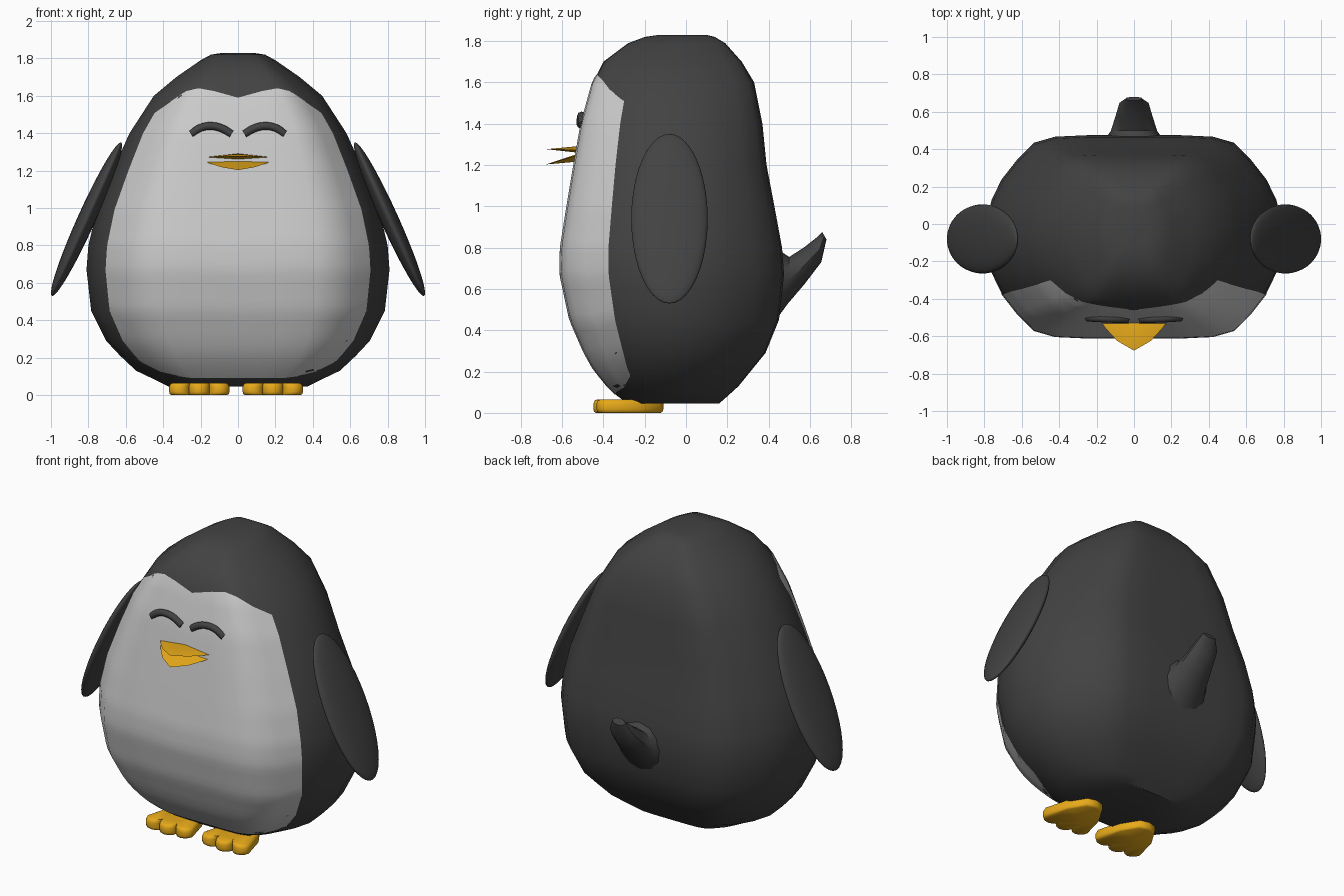
import bpy, bmesh, math
from mathutils import Vector

if "Cube" in bpy.data.objects:
    bpy.data.objects.remove(bpy.data.objects["Cube"])

def material(name, rgb):
    m = bpy.data.materials.new(name)
    m.diffuse_color = (*rgb, 1)
    m.use_nodes = True
    m.node_tree.nodes["Principled BSDF"].inputs["Base Color"].default_value = m.diffuse_color
    return m

DARK = material("charcoal", (0.055, 0.055, 0.055))
WHITE = material("white", (0.8, 0.8, 0.8))
ORANGE = material("orange", (0.8, 0.4, 0.01))

def finish(obj, mat, angle=40):
    obj.data.materials.append(mat)
    bpy.ops.object.select_all(action='DESELECT')
    obj.select_set(True)
    bpy.context.view_layer.objects.active = obj
    bpy.ops.object.shade_smooth_by_angle(angle=math.radians(angle))
    return obj

def mesh_object(name, verts, faces, mat, angle=40):
    me = bpy.data.meshes.new(name)
    me.from_pydata([tuple(v) for v in verts], [], faces)
    bm = bmesh.new()
    bm.from_mesh(me)
    bmesh.ops.recalc_face_normals(bm, faces=bm.faces)
    bm.to_mesh(me)
    bm.free()
    obj = bpy.data.objects.new(name, me)
    bpy.context.collection.objects.link(obj)
    return finish(obj, mat, angle)

def loft(name, rings, mat, angle=40):
    n = len(rings[0])
    faces = [(r*n + i, r*n + (i+1) % n, (r+1)*n + (i+1) % n, (r+1)*n + i)
             for r in range(len(rings)-1) for i in range(n)]
    faces += [tuple(range(n)), tuple(range((len(rings)-1)*n, len(rings)*n))]
    return mesh_object(name, [v for r in rings for v in r], faces, mat, angle)

def lerp_table(table, t):
    for a, b in zip(table, table[1:]):
        if t <= b[0]:
            k = max(0, (t - a[0]) / (b[0] - a[0]))
            return [p + (q - p)*k for p, q in zip(a[1:], b[1:])]
    return table[-1][1:]

# Body profile: z, half width, front y, back y
BODY = [(.045, .37, -.28, .16), (.08, .44, -.33, .20), (.13, .545, -.38, .255),
        (.21, .63, -.445, .32), (.29, .705, -.49, .385), (.45, .785, -.56, .45),
        (.67, .81, -.607, .475), (.80, .80, -.605, .465), (.99, .755, -.575, .43),
        (1.2, .67, -.54, .39), (1.4, .58, -.505, .37), (1.6, .45, -.45, .33),
        (1.7, .33, -.40, .27), (1.79, .20, -.28, .19), (1.82, .145, -.20, .14),
        (1.83, .08, -.13, .10)]
# Boxy rounded cross-section: across, depth
SECTION = [(0, 1), (.3, 1), (.52, .985), (.66, .925), (.77, .76), (.875, .56), (.94, .36), (1, 0)]

def surface(u, z, side):
    hx, yf, yb = lerp_table(BODY, z)
    depth = lerp_table(SECTION, abs(u))[0]
    return Vector((u*hx, (yf+yb)/2 + side*depth*(yb-yf)/2, z))

us = [-s[0] for s in SECTION[:0:-1]] + [s[0] for s in SECTION]
rings = [[surface(u, row[0], -1) for u in us] +
         [surface(u, row[0], 1) for u in us[-2:0:-1]] for row in BODY]
loft("body", rings, DARK)

# White face and belly, laid on the front of the body
TOP = [(0, 1.59), (.3, 1.625), (.46, 1.645), (.65, 1.63), (.875, 1.51)]
BOTTOM = [(0, .09), (.6, .09), (.77, .12), (.875, .18)]
cols = [u for u in us if abs(u) < .9]
ROWS = 36
verts, faces = [], []
for u in cols:
    lo, hi = lerp_table(BOTTOM, abs(u))[0], lerp_table(TOP, abs(u))[0]
    for r in range(ROWS + 1):
        verts.append(surface(u, lo + (hi - lo)*r/ROWS, -1) + Vector((u*.003, -.006, 0)))
for c in range(len(cols) - 1):
    for r in range(ROWS):
        a = c*(ROWS+1) + r
        faces.append((a, a + ROWS + 1, a + ROWS + 2, a + 1))
belly = mesh_object("belly", verts, faces, WHITE)
if sum(p.normal.y for p in belly.data.polygons) > 0:
    belly.data.flip_normals()

# Tail: upper point, lower point (y, z) and half width of each section
tail = []
for (uy, uz), (ly, lz), hx in [((.40, .82), (.40, .40), .20), ((.50, .755), (.49, .525), .125),
                               ((.57, .80), (.575, .625), .10), ((.64, .855), (.655, .73), .078),
                               ((.66, .875), (.68, .84), .045)]:
    up, low = Vector((0, uy, uz)), Vector((0, ly, lz))
    tail.append([(up+low)/2 + (up-low)/2*math.sin(a) + Vector((hx*math.cos(a), 0, 0))
                 for a in [math.tau*i/12 for i in range(12)]])
loft("tail", tail, DARK)

# Beak halves: flat pointed outline with a swollen middle
def jaw(name, z0, slope, up, down):
    half = [(.16, -.47), (.175, -.525), (.15, -.56), (.09, -.625)]
    rim = half + [(0, -.677)] + [(-x, y) for x, y in half[::-1]]
    pts = [(x, y, z0 + slope*(y + .52)) for x, y in rim]
    n = len(pts)
    zc = z0 - slope*.02
    pts += [(0, -.53, zc + up), (0, -.53, zc - down)]
    fs = [(i, (i+1) % n, n + k) for i in range(n) for k in (0, 1)]
    mesh_object(name, pts, fs, ORANGE, 30)

jaw("upper_beak", 1.272, -.03, .018, .012)
jaw("lower_beak", 1.25, .3, .008, .028)

for s, side in ((-1, "left"), (1, "right")):
    # Flipper: flattened tilted ellipsoid
    bpy.ops.mesh.primitive_uv_sphere_add(segments=32, ring_count=20, location=(s*.81, -.08, .94))
    flipper = bpy.context.object
    flipper.name = side + "_flipper"
    flipper.scale = (.048, .185, .45)
    flipper.rotation_euler = (0, -s*math.radians(24.3), 0)
    finish(flipper, DARK)

    # Closed eye: arched tube
    cu = bpy.data.curves.new(side + "_eye", 'CURVE')
    cu.dimensions = '3D'
    cu.bevel_depth = .021
    cu.bevel_resolution = 2
    cu.use_fill_caps = True
    path = [(.035, 1.395, -.508), (.085, 1.425, -.508), (.14, 1.438, -.506),
            (.20, 1.428, -.503), (.25, 1.395, -.50)]
    sp = cu.splines.new('BEZIER')
    sp.bezier_points.add(len(path) - 1)
    for p, (x, z, y) in zip(sp.bezier_points, path):
        p.co = (s*x, y, z)
        p.handle_left_type = p.handle_right_type = 'AUTO'
    cu.resolution_u = 4
    cu.materials.append(DARK)
    bpy.context.collection.objects.link(bpy.data.objects.new(side + "_eye", cu))

    # Foot: three scalloped toes tapering to a heel
    cx = -.207 if s < 0 else .186
    outline = [(-.055, -.125), (0, -.11), (.055, -.125), (.12, -.23)]
    for tx, ty in ((.106, -.375), (0, -.39), (-.106, -.375)):
        outline += [(tx + .056*math.cos(a), ty - .058*math.sin(a))
                    for a in [math.radians(d) for d in (10, 35, 62, 90, 118, 145, 170)]]
    outline += [(-.12, -.23)]
    shape = [(1, .018), (1, .045), (.96, .059), (.88, .065)]
    mid = Vector((0, -.30))
    foot = []
    for k, z in [(.93, 0), (.98, .006)] + shape:
        foot.append([(cx + x*k, mid.y + (y - mid.y)*k, z) for x, y in outline])
    loft(side + "_foot", foot, ORANGE, 50)
